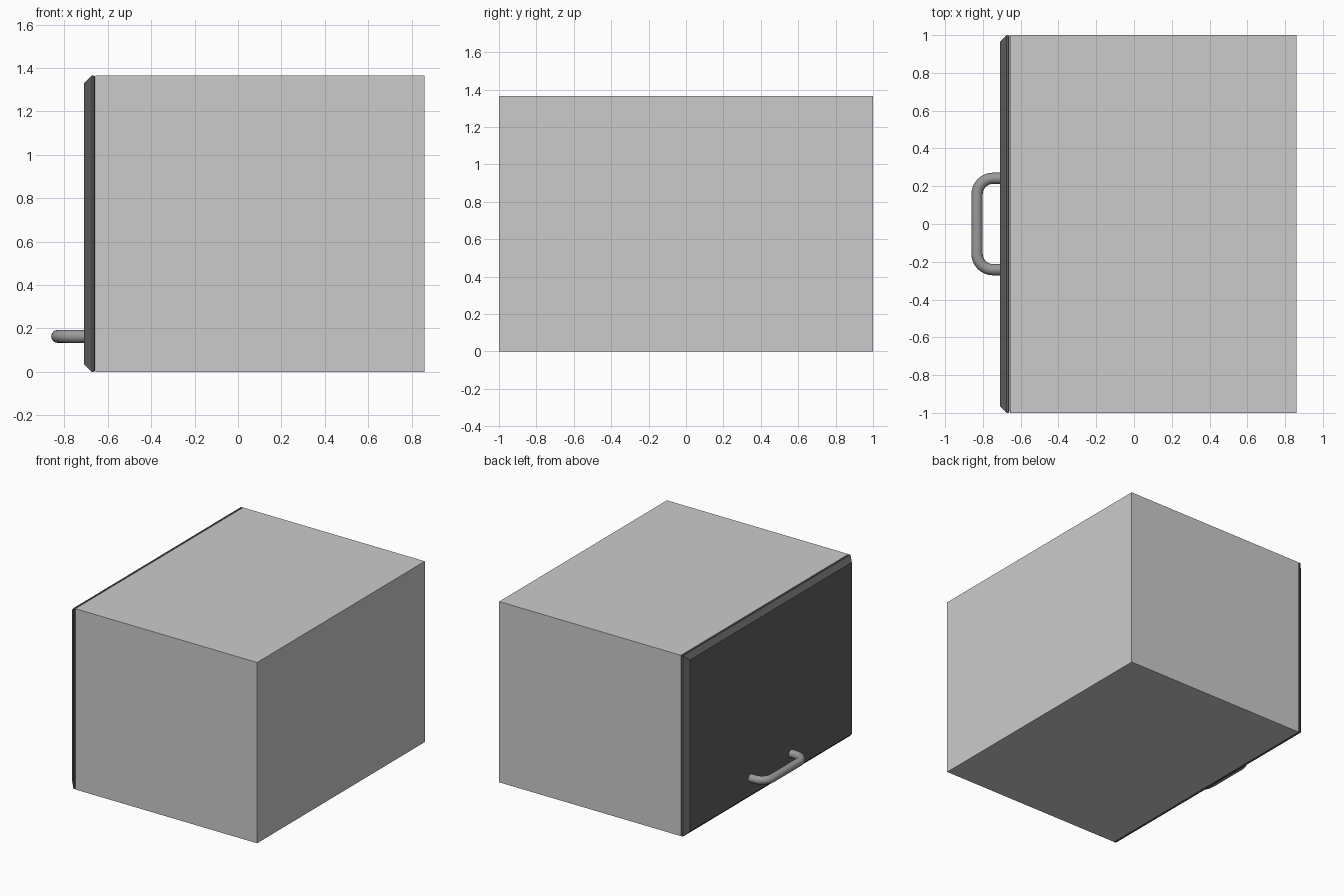
import bpy, bmesh, math
from mathutils import Vector

if "Cube" in bpy.data.objects:
    bpy.data.objects.remove(bpy.data.objects["Cube"])


def material(name, v):
    m = bpy.data.materials.new(name)
    m.diffuse_color = (v, v, v, 1)
    m.use_nodes = True
    m.node_tree.nodes["Principled BSDF"].inputs["Base Color"].default_value = m.diffuse_color
    return m


def make_object(name, bm, mat):
    bmesh.ops.recalc_face_normals(bm, faces=bm.faces)
    me = bpy.data.meshes.new(name)
    bm.to_mesh(me)
    bm.free()
    me.materials.append(mat)
    ob = bpy.data.objects.new(name, me)
    bpy.context.collection.objects.link(ob)
    return ob


def loft(name, rings, mat):
    """Skin a list of closed rings and cap both ends."""
    bm = bmesh.new()
    vs = [[bm.verts.new(p) for p in r] for r in rings]
    n = len(vs[0])
    for a, b in zip(vs, vs[1:]):
        for i in range(n):
            j = (i + 1) % n
            bm.faces.new((a[i], a[j], b[j], b[i]))
    bm.faces.new(vs[0])
    bm.faces.new(vs[-1])
    return make_object(name, bm, mat)


def rect(x, inset):
    y, lo, hi = 1 - inset, inset, 1.365 - inset
    return [(x, -y, lo), (x, y, lo), (x, y, hi), (x, -y, hi)]


light_grey = material("light grey", 0.6)
dark_grey = material("dark grey", 0.12)
metal_grey = material("metal grey", 0.32)

# Cabinet body
loft("cabinet_body", [rect(-0.657, 0), rect(0.86, 0)], light_grey)

# Door with a wide front chamfer and a fine back chamfer
loft("door", [rect(-0.709, 0.035), rect(-0.674, 0), rect(-0.664, 0),
              rect(-0.658, 0.006)], dark_grey)

# Handle: round bar swept along a U path with rounded corners
R, BEND, Z, SIDES = 0.03, 0.085, 0.163, 16
X0, X1, HALF = -0.705, -0.831, 0.242
path = [(X0, -HALF, math.pi)]
for s in (-1, 1):
    for k in range(9):
        t = math.pi / 2 * k / 8
        if s > 0:
            t = math.pi / 2 - t
        path.append((X1 + BEND - BEND * math.sin(t),
                     s * (HALF - BEND + BEND * math.cos(t)),
                     math.pi - t if s < 0 else t))
path.append((X0, HALF, 0))
rings = []
for x, y, a in path:
    tangent = Vector((math.cos(a), math.sin(a), 0))
    side = Vector((-tangent.y, tangent.x, 0))
    rings.append([Vector((x, y, Z)) + R * (math.cos(q) * side + math.sin(q) * Vector((0, 0, 1)))
                  for q in (2 * math.pi * i / SIDES for i in range(SIDES))])
handle = loft("handle", rings, metal_grey)
bpy.context.view_layer.objects.active = handle
handle.select_set(True)
bpy.ops.object.shade_smooth_by_angle(angle=math.radians(40))
